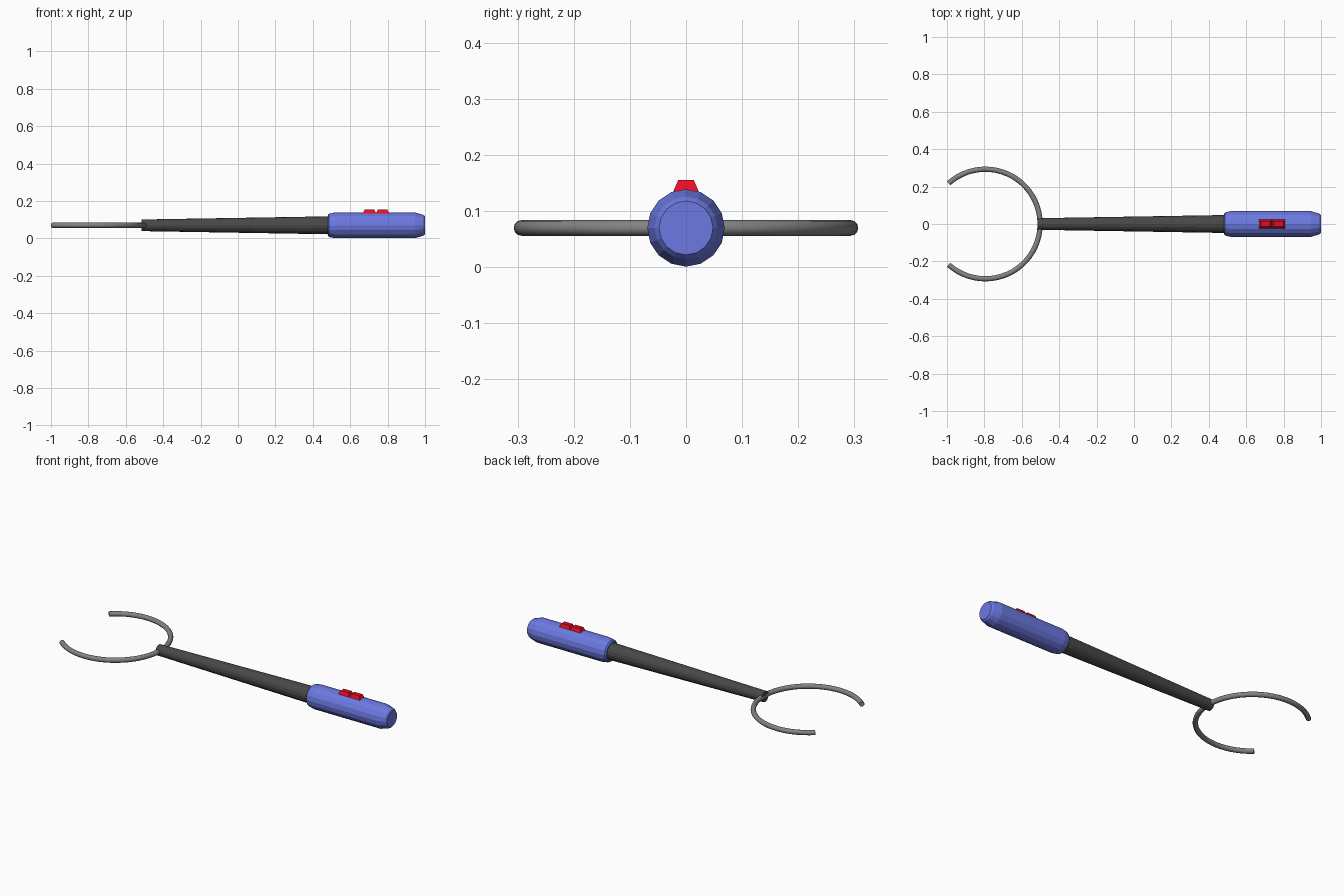
import bpy, bmesh, math
from mathutils import Vector

if "Cube" in bpy.data.objects:
    bpy.data.objects.remove(bpy.data.objects["Cube"])

AXIS_Z = 0.07


def material(name, rgb):
    m = bpy.data.materials.new(name)
    m.diffuse_color = (*rgb, 1)
    m.use_nodes = True
    m.node_tree.nodes["Principled BSDF"].inputs["Base Color"].default_value = m.diffuse_color
    return m


BLUE = material("blue grip", (0.15, 0.19, 0.75))
DARK = material("dark shaft", (0.065, 0.065, 0.065))
GREY = material("grey metal", (0.23, 0.23, 0.23))
RED = material("red button", (0.80, 0.004, 0.018))


def sweep(name, centres, radii, frames, sides, mat, angle):
    """Skin rings of vertices along a path and cap both ends."""
    bm = bmesh.new()
    rings = []
    for c, r, (u, v) in zip(centres, radii, frames):
        rings.append([bm.verts.new(c + r * (math.cos(a) * u + math.sin(a) * v))
                      for a in (2 * math.pi * i / sides for i in range(sides))])
    for p, q in zip(rings, rings[1:]):
        for i in range(sides):
            j = (i + 1) % sides
            bm.faces.new((p[i], p[j], q[j], q[i]))
    bm.faces.new(rings[0])
    bm.faces.new(rings[-1])
    return finish(bm, name, mat, angle)


def finish(bm, name, mat, angle=0):
    bmesh.ops.recalc_face_normals(bm, faces=bm.faces[:])
    me = bpy.data.meshes.new(name)
    bm.to_mesh(me)
    bm.free()
    me.materials.append(mat)
    ob = bpy.data.objects.new(name, me)
    bpy.context.collection.objects.link(ob)
    if angle:
        bpy.ops.object.select_all(action='DESELECT')
        ob.select_set(True)
        bpy.context.view_layer.objects.active = ob
        bpy.ops.object.shade_smooth_by_angle(angle=math.radians(angle))
    return ob


def lathe_x(name, profile, mat, sides=16):
    n = len(profile)
    sweep(name, [Vector((x, 0, AXIS_Z)) for x, _ in profile], [r for _, r in profile],
          [(Vector((0, 1, 0)), Vector((0, 0, 1)))] * n, sides, mat, 0)


# Grip with chamfered ends, and tapered shaft
lathe_x("grip", [(0.48, 0.054), (0.487, 0.062), (0.52, 0.069), (0.945, 0.069),
                 (0.99, 0.056), (1.0, 0.048)], BLUE)
lathe_x("shaft", [(-0.515, 0.031), (0.49, 0.048)], DARK)

# Open ring: round wire swept along an arc
R, CX, SPAN, N = 0.293, -0.795, math.radians(132), 44
angles = [-SPAN + 2 * SPAN * i / N for i in range(N + 1)]
radial = [Vector((math.cos(a), math.sin(a), 0)) for a in angles]
sweep("open_ring", [Vector((CX, 0, AXIS_Z)) + R * d for d in radial], [0.014] * (N + 1),
      [(d, Vector((0, 0, 1))) for d in radial], 12, GREY, 40)


# Pair of tapered buttons on top of the grip
def button(name, cx):
    bm = bmesh.new()
    bmesh.ops.create_cube(bm, size=2)
    for v in bm.verts:
        top = v.co.z > 0
        v.co = Vector((cx + v.co.x * (0.025 if top else 0.036),
                       v.co.y * (0.014 if top else 0.024),
                       0.155 if top else 0.132))
    finish(bm, name, RED)


for label, cx in (("rear", 0.703), ("front", 0.773)):
    button(label + "_button", cx)
